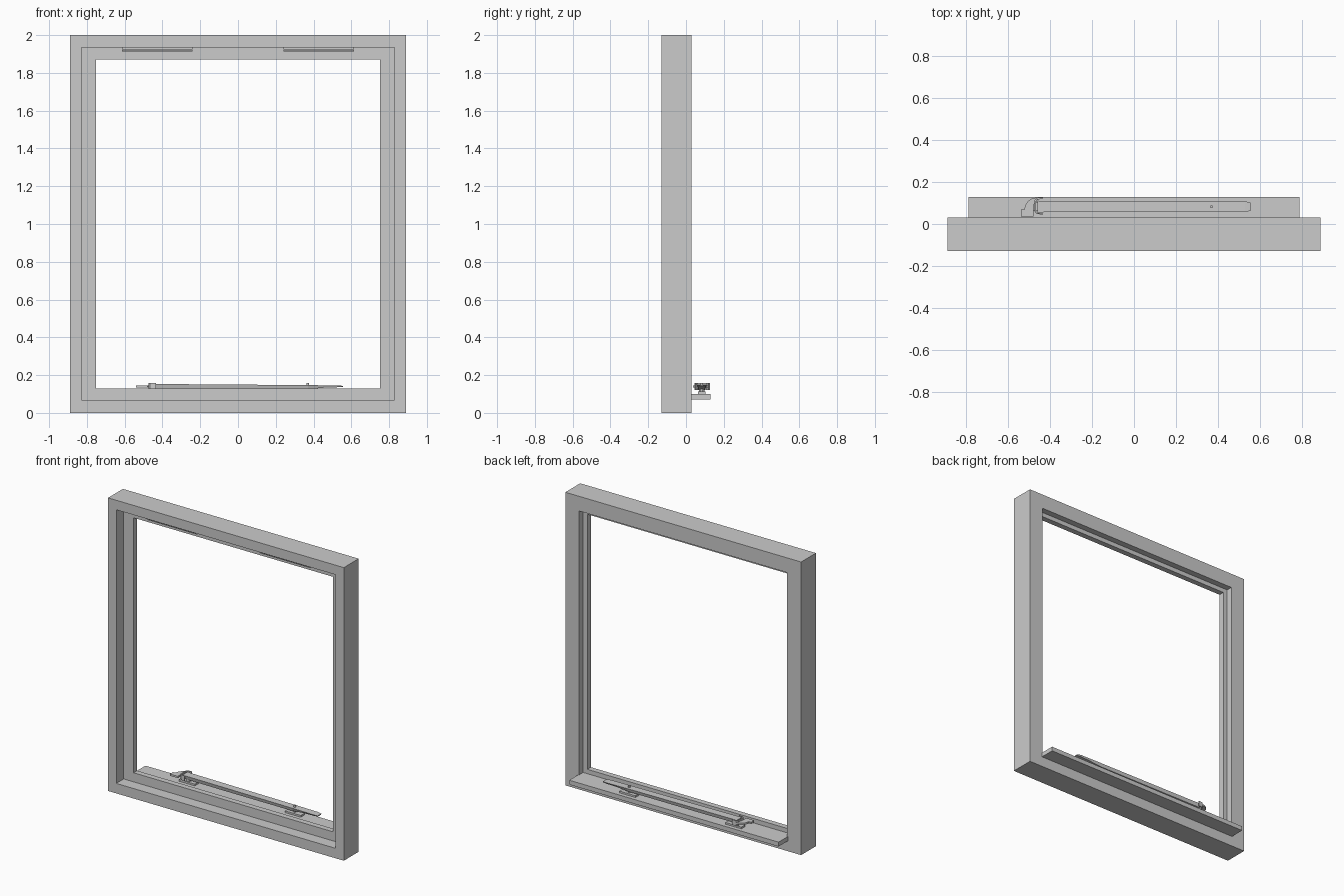
import bpy, bmesh, math

if "Cube" in bpy.data.objects:
    bpy.data.objects.remove(bpy.data.objects["Cube"])

def finish(name, bm):
    bmesh.ops.recalc_face_normals(bm, faces=bm.faces)
    me = bpy.data.meshes.new(name)
    bm.to_mesh(me)
    bm.free()
    ob = bpy.data.objects.new(name, me)
    bpy.context.collection.objects.link(ob)
    return ob

def box(name, x, y, z):
    bm = bmesh.new()
    bmesh.ops.create_cube(bm, size=1)
    for v in bm.verts:
        v.co = [(a[0] + a[1]) / 2 + c * (a[1] - a[0]) for a, c in zip((x, y, z), v.co)]
    return finish(name, bm)

def plate(name, outline, z0, z1):
    """Extrude a top-view outline from z0 to z1."""
    bm = bmesh.new()
    f = bm.faces.new([bm.verts.new((x, y, z0)) for x, y in outline])
    r = bmesh.ops.extrude_face_region(bm, geom=[f])
    for v in r["geom"]:
        if isinstance(v, bmesh.types.BMVert):
            v.co.z = z1
    return finish(name, bm)

def loft(name, sections):
    """Skin between cross-sections with equal point counts, capped at both ends."""
    bm = bmesh.new()
    rings = [[bm.verts.new(p) for p in s] for s in sections]
    n = len(rings[0])
    for a, b in zip(rings, rings[1:]):
        for i in range(n):
            bm.faces.new((a[i], a[(i + 1) % n], b[(i + 1) % n], b[i]))
    bm.faces.new(rings[0])
    bm.faces.new(rings[-1])
    return finish(name, bm)

def peg(name, x, y, z0, z1, r, n=12):
    return plate(name, [(x + r * math.cos(2 * math.pi * i / n),
                         y + r * math.sin(2 * math.pi * i / n)) for i in range(n)], z0, z1)

# Rebated frame: each profile step is (half width, bottom, top, y)
profile = [(0.89, 0, 2, 0.03), (0.89, 0, 2, -0.13),
           (0.828, 0.068, 1.935, -0.13), (0.828, 0.068, 1.935, -0.05),
           (0.753, 0.13, 1.87, -0.05), (0.753, 0.13, 1.87, -0.012),
           (0.785, 0.10, 1.90, -0.012), (0.785, 0.10, 1.90, 0.03)]
bm = bmesh.new()
rings = [[bm.verts.new(p) for p in ((-w, y, b), (w, y, b), (w, y, t), (-w, y, t))]
         for w, b, t, y in profile]
for k, a in enumerate(rings):
    b = rings[(k + 1) % len(rings)]
    for i in range(4):
        j = (i + 1) % 4
        bm.faces.new((a[i], a[j], b[j], b[i]))
finish("window_frame", bm)

# Inner sill board
box("sill_board", (-0.79, 0.79), (0.03, 0.13), (0.07, 0.10))

# Hinges under the top of the front rebate
for side, s in (("left", -1), ("right", 1)):
    x = sorted((s * 0.24, s * 0.613))
    box("hinge_leaf_" + side, x, (-0.115, -0.065), (1.925, 1.935))
    box("hinge_arm_" + side, x, (-0.10, -0.08), (1.912, 1.922))

# Casement stay arm: shallow channel bar that flattens toward its tip
def section(x, half, top, base, bottom):
    y = 0.083
    return [(x, y - half, top), (x, y + half, top), (x, y + base, bottom), (x, y - base, bottom)]
loft("stay_arm", [section(-0.46, 0.027, 0.153, 0.02, 0.128),
                  section(-0.17, 0.026, 0.151, 0.02, 0.126),
                  section(0.37, 0.025, 0.147, 0.018, 0.125),
                  section(0.45, 0.025, 0.146, 0.018, 0.133),
                  section(0.53, 0.025, 0.145, 0.02, 0.136),
                  section(0.557, 0.020, 0.143, 0.016, 0.137)])

# Stay pin and its base plate
peg("stay_pin", 0.37, 0.083, 0.11, 0.159, 0.007)
box("pin_base", (0.31, 0.43), (0.063, 0.103), (0.10, 0.112))

# Curved handle at the pivot end
def arc(cx, cy, r, a0, a1, n=6):
    return [(cx + r * math.cos(math.radians(a0 + (a1 - a0) * i / n)),
             cy + r * math.sin(math.radians(a0 + (a1 - a0) * i / n))) for i in range(n + 1)]
plate("stay_handle", [(-0.54, 0.036), (-0.48, 0.036), (-0.48, 0.07)]
      + arc(-0.455, 0.083, 0.025, 180, 90)
      + arc(-0.465, 0.068, 0.058, 90, 180) + [(-0.54, 0.07)], 0.134, 0.146)

# Pivot bracket cupping the arm end, and its foot on the sill
plate("pivot_bracket", [(-0.435, 0.045), (-0.465, 0.048), (-0.475, 0.06), (-0.475, 0.112),
                        (-0.465, 0.125), (-0.435, 0.127), (-0.435, 0.121), (-0.462, 0.116),
                        (-0.468, 0.108), (-0.468, 0.062), (-0.46, 0.053), (-0.435, 0.051)],
      0.122, 0.157)
peg("pivot_post", -0.43, 0.083, 0.11, 0.13, 0.014)
box("pivot_base", (-0.49, -0.37), (0.063, 0.103), (0.10, 0.112))
